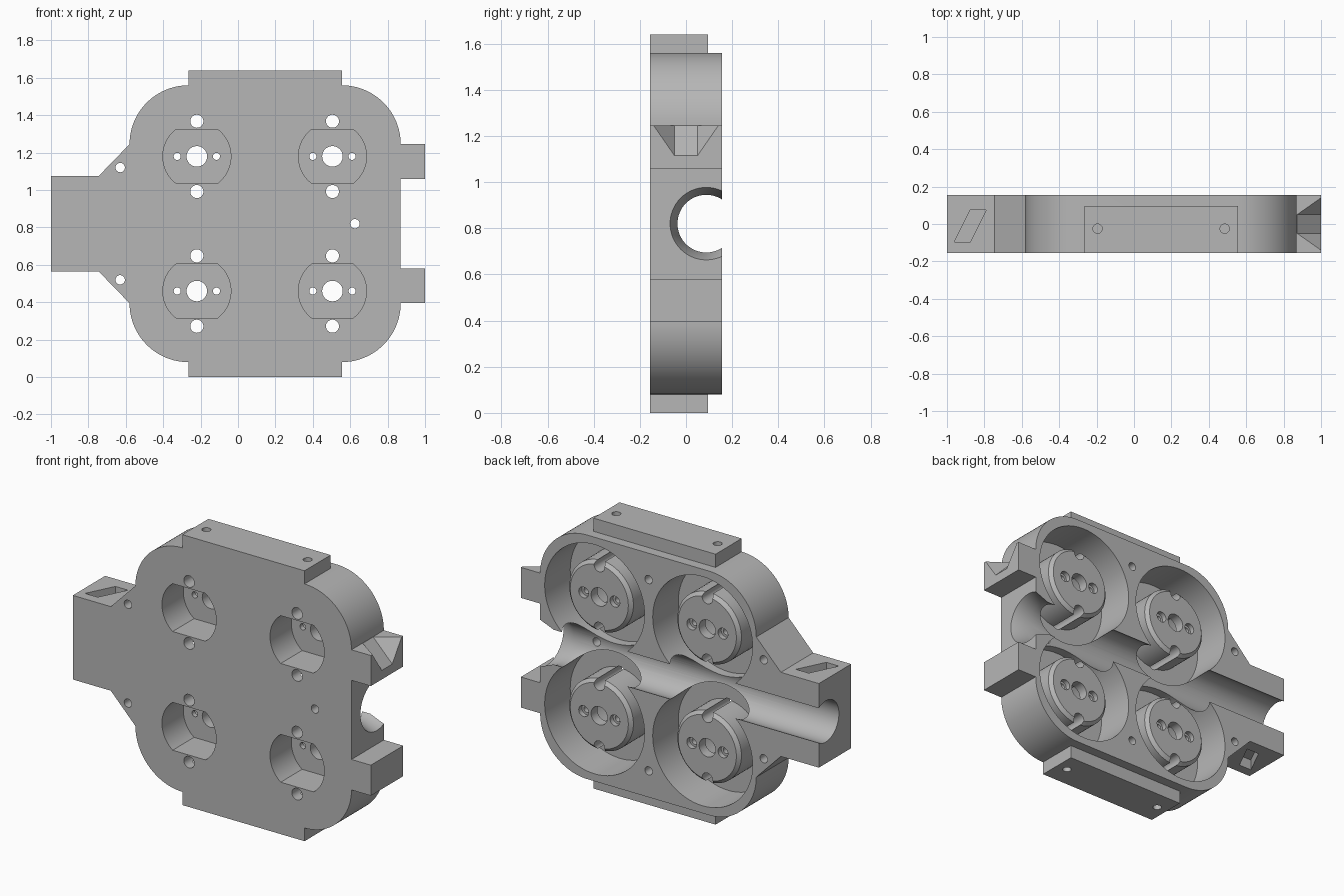
import bpy, bmesh, math
from mathutils import Vector

if "Cube" in bpy.data.objects:
    bpy.data.objects.remove(bpy.data.objects["Cube"], do_unlink=True)

HALF = 0.155                    # half thickness of the plate
MID_Z = 0.82                    # centre height
CENTRES = [(x, z) for x in (-0.22, 0.505) for z in (0.46, 1.18)]

grey = bpy.data.materials.new("plain_grey")
grey.use_nodes = True
grey.diffuse_color = (0.47, 0.47, 0.47, 1)
grey.node_tree.nodes["Principled BSDF"].inputs["Base Color"].default_value = grey.diffuse_color


def arc(cx, cy, r, a0=0, a1=360, n=40):
    """Points on an arc; a full circle leaves out the repeated end point."""
    count = n if a1 - a0 == 360 else n + 1
    angles = [math.radians(a0 + (a1 - a0) * i / n) for i in range(count)]
    return [(cx + r * math.cos(a), cy + r * math.sin(a)) for a in angles]


def place(points, axis, d):
    """Put flat points in space at distance d along an axis."""
    if axis == "x":
        return [Vector((d, a, b)) for a, b in points]
    if axis == "y":
        return [Vector((a, d, b)) for a, b in points]
    return [Vector((a, b, d)) for a, b in points]


def loft(bm, axis, sections):
    """Closed solid through (distance, points) sections."""
    rings = [[bm.verts.new(p) for p in place(pts, axis, d)] for d, pts in sections]
    n = len(rings[0])
    for low, high in zip(rings, rings[1:]):
        for i in range(n):
            j = (i + 1) % n
            bm.faces.new((low[i], low[j], high[j], high[i]))
    bm.faces.new(rings[0])
    bm.faces.new(rings[-1])


def prism(bm, axis, points, d0, d1):
    loft(bm, axis, [(d0, points), (d1, points)])


def rod(bm, axis, a, b, r, d0, d1, n=32):
    prism(bm, axis, arc(a, b, r, n=n), d0, d1)


def rect(a0, a1, b0, b1):
    return [(a0, b0), (a1, b0), (a1, b1), (a0, b1)]


def to_object(bm, name):
    bmesh.ops.recalc_face_normals(bm, faces=bm.faces)
    mesh = bpy.data.meshes.new(name)
    bm.to_mesh(mesh)
    bm.free()
    obj = bpy.data.objects.new(name, mesh)
    bpy.context.collection.objects.link(obj)
    mesh.materials.append(grey)
    return obj


def combine(target, bm, operation):
    """Apply a solid to the target and remove the helper."""
    tool = to_object(bm, "helper")
    tool.hide_render = True
    mod = target.modifiers.new("shape", "BOOLEAN")
    mod.operation = operation
    mod.solver = "EXACT"
    mod.object = tool
    bpy.context.view_layer.objects.active = target
    bpy.ops.object.modifier_apply(modifier=mod.name)
    bpy.data.objects.remove(tool, do_unlink=True)


# Plate outline, upper half from the right side to the left
upper = [(0.87, 1.06), (1.0, 1.06), (1.0, 1.245)]
upper += arc(0.555, 1.245, 0.315, 0, 90, 24)
upper += [(0.555, 1.64), (-0.265, 1.64)]
upper += arc(-0.265, 1.245, 0.315, 90, 180, 24)
upper += [(-0.745, 1.075), (-1.0, 1.075)]
lower = [(x, 2 * MID_Z - z) for x, z in reversed(upper)]
bm = bmesh.new()
prism(bm, "y", upper + lower, -HALF, HALF)
plate = to_object(bm, "housing_plate")

# Round pockets in the back, and steps behind the end flanges
bm = bmesh.new()
for x, z in CENTRES:
    rod(bm, "y", x, z, 0.335, -0.09, 0.3, 72)
for z0, z1 in ((-0.1, 0.08), (1.56, 1.8)):
    prism(bm, "y", rect(-0.4, 0.7, z0, z1), 0.095, 0.3)
combine(plate, bm, "DIFFERENCE")

# Chamfered bosses inside the pockets
bm = bmesh.new()
for x, z in CENTRES:
    big, small = arc(x, z, 0.215, n=64), arc(x, z, 0.195, n=64)
    loft(bm, "y", [(-0.12, big), (0.09, big), (0.11, small)])
combine(plate, bm, "UNION")

# Front recesses with two flats, and screw grooves beside the bosses
bm = bmesh.new()
flat = math.degrees(math.asin(0.145 / 0.182))
for x, z in CENTRES:
    shape = arc(x, z, 0.182, -flat, flat, 20) + arc(x, z, 0.182, 180 - flat, 180 + flat, 20)
    prism(bm, "y", shape, -0.3, 0.05)
    for side in (-1, 1):
        rod(bm, "y", x, z + side * 0.188, 0.035, -0.3, 0.3)

# Long channel with a flared right end
bore, flare = arc(0.088, MID_Z, 0.125, n=64), arc(0.088, MID_Z, 0.157, n=64)
loft(bm, "x", [(-1.2, bore), (0.78, bore), (0.87, flare), (1.2, flare)])

for side in (-1, 1):
    # Mounting holes through the shoulders, and blind holes between pockets
    rod(bm, "y", -0.63, MID_Z + side * 0.3, 0.025, -0.3, 0.3)
    rod(bm, "y", 0.1425, MID_Z + side * 0.58, 0.025, 0.0, 0.3)
    # Flange holes
    for x in (-0.195, 0.485):
        rod(bm, "z", x, -0.025, 0.025, MID_Z + side * 0.735, MID_Z + side * 0.9)
    # Slanted slots in the end block
    slot = [(-0.96, -0.095), (-0.875, -0.095), (-0.79, 0.075), (-0.875, 0.075)]
    prism(bm, "z", slot, MID_Z + side * 0.19, MID_Z + side * 0.4)
combine(plate, bm, "DIFFERENCE")

# Holes through the boss faces, and the sight hole into the channel
bm = bmesh.new()
for x, z in CENTRES:
    rod(bm, "y", x, z, 0.055, 0.0, 0.3)
    for side in (-1, 1):
        thin = arc(x + side * 0.105, z, 0.019, n=24)
        wide = arc(x + side * 0.105, z, 0.033, n=24)
        loft(bm, "y", [(0.0, thin), (0.08, thin), (0.08, wide), (0.3, wide)])
rod(bm, "y", 0.625, MID_Z, 0.025, -0.3, 0.0)
combine(plate, bm, "DIFFERENCE")

# Tapered notch in the upper lug, extended past the surface
bm = bmesh.new()
for side in (-1, 1):
    for x, y, z in ((1.0, 0.14, 1.245), (1.0, 0.05, 1.115), (0.872, 0.05, 1.245)):
        for dx, dz in ((0, 0), (0.002, 0.002)):
            bm.verts.new((x + dx, side * y, z + dz))
bmesh.ops.convex_hull(bm, input=bm.verts)
combine(plate, bm, "DIFFERENCE")

# Smooth curved walls, sharp edges
bpy.ops.object.select_all(action="DESELECT")
plate.select_set(True)
bpy.context.view_layer.objects.active = plate
bpy.ops.object.shade_smooth_by_angle(angle=math.radians(25))
